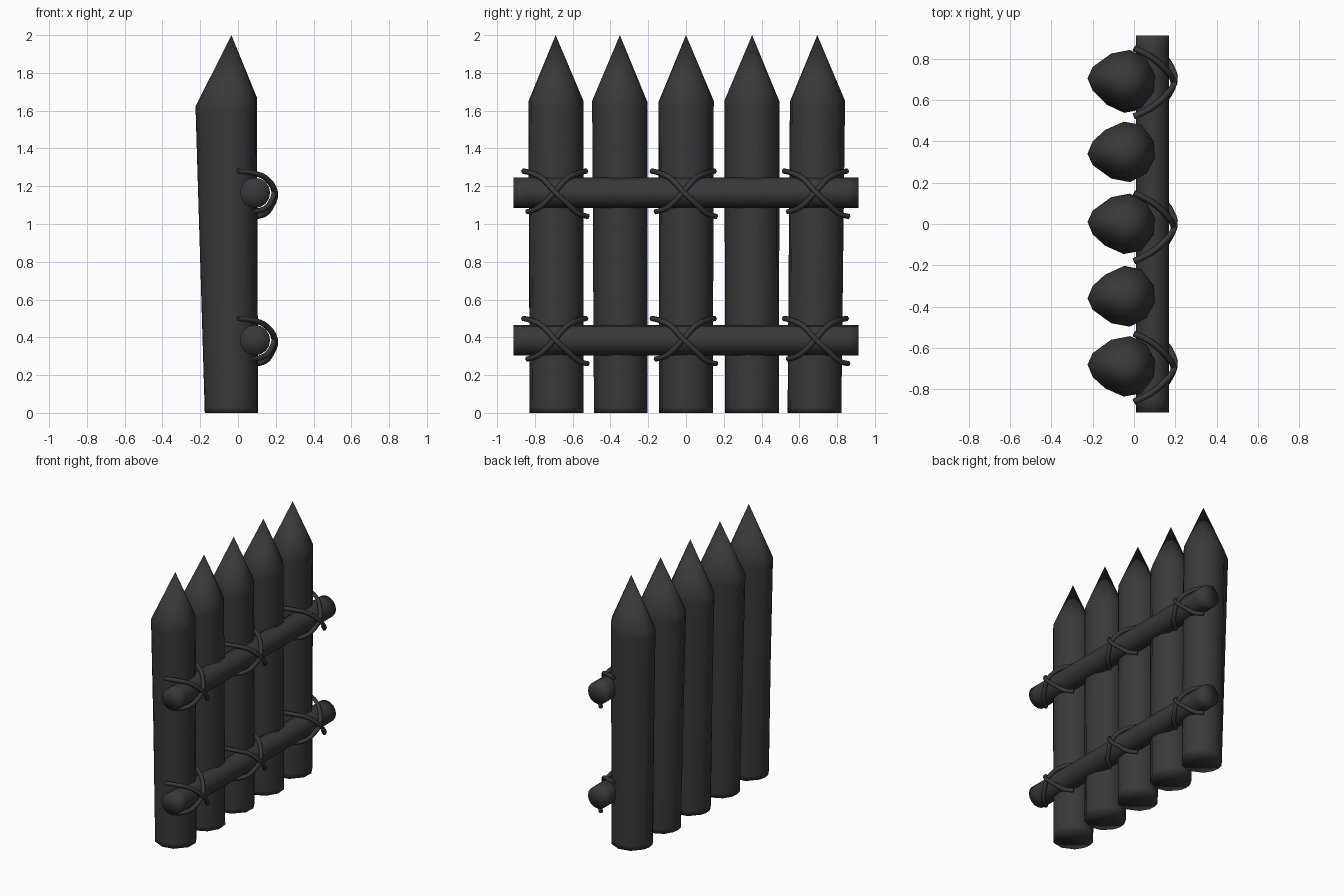
import bpy, bmesh, math
from mathutils import Vector

if "Cube" in bpy.data.objects:
    bpy.data.objects.remove(bpy.data.objects["Cube"])

wood = bpy.data.materials.new("charcoal wood")
wood.diffuse_color = (0.04, 0.04, 0.04, 1)
wood.use_nodes = True
wood.node_tree.nodes["Principled BSDF"].inputs["Base Color"].default_value = wood.diffuse_color


def loft(name, rings, start, end):
    """Skin closed rings together, closing both ends with a fan to a point."""
    bm = bmesh.new()
    loops = [[bm.verts.new(p) for p in r] for r in rings]
    n = len(loops[0])
    for a, b in zip(loops, loops[1:]):
        for i in range(n):
            j = (i + 1) % n
            bm.faces.new((a[i], a[j], b[j], b[i]))
    for ring, tip in ((loops[0], start), (loops[-1], end)):
        v = bm.verts.new(tip)
        for i in range(n):
            bm.faces.new((ring[i], ring[(i + 1) % n], v))
    bmesh.ops.recalc_face_normals(bm, faces=bm.faces)
    for f in bm.faces:
        f.smooth = True
    me = bpy.data.meshes.new(name)
    bm.to_mesh(me)
    bm.free()
    me.materials.append(wood)
    ob = bpy.data.objects.new(name, me)
    bpy.context.collection.objects.link(ob)
    return ob


# Sharpened posts: round foot, uneven egg-shaped shoulder, pointed tip
section = [(-.225, .01), (-.2, .065), (-.11, .13), (-.02, .147), (.06, .105), (.10, .03),
           (.095, -.05), (.035, -.13), (-.05, -.145), (-.14, -.105), (-.2, -.05)]
posts = [(-.69, -.685, 1), (-.35, -.345, -1), (0, 0, 1), (.35, .35, -1), (.695, .68, 1)]
for k, (top_y, foot_y, flip) in enumerate(posts):
    foot, shoulder = [], []
    for x, y in section:
        a = math.atan2(y, x + .035)
        foot.append(Vector((-.033 + .143 * math.cos(a), foot_y + flip * .143 * math.sin(a), 0)))
        shoulder.append(Vector((x, top_y + flip * y, 1.655 + .15 * x)))
    mids = [[f.lerp(s, t) for f, s in zip(foot, shoulder)] for t in (.02, .5, .97)]
    loft(f"post_{k + 1}", [foot] + mids + [shoulder], (-.033, foot_y, 0), (-.035, top_y, 2))


# Horizontal rails on the right side
def circle(y, z, r=.08, n=16):
    return [(.09 + r * math.cos(2 * math.pi * i / n), y, z + r * math.sin(2 * math.pi * i / n))
            for i in range(n)]


rails = {"lower": .385, "upper": 1.165}
for label, z in rails.items():
    loft(f"{label}_rail", [circle(y, z) for y in (-.913, -.85, 0, .85, .913)],
         (.09, -.913, z), (.09, .913, z))

# Crossed rope lashings
strand_a = [(0, -.17, .115), (.08, -.13, .105), (.15, -.07, .075), (.198, 0, 0),
            (.18, .07, -.065), (.145, .12, -.11), (.1, .17, -.125)]
strand_b = [(0, .16, .115), (.08, .12, .105), (.15, .06, .075), (.19, 0, .01),
            (.17, -.06, -.055), (.14, -.10, -.085), (.08, -.15, -.1)]


def rope(name, points, y0, z0):
    cu = bpy.data.curves.new(name, 'CURVE')
    cu.dimensions = '3D'
    cu.bevel_depth = .015
    cu.bevel_resolution = 1
    cu.resolution_u = 3
    cu.use_fill_caps = True
    sp = cu.splines.new('BEZIER')
    sp.bezier_points.add(len(points) - 1)
    for bp, (x, y, z) in zip(sp.bezier_points, points):
        bp.co = (x, y0 + y, z0 + z)
        bp.handle_left_type = bp.handle_right_type = 'AUTO'
    cu.materials.append(wood)
    bpy.context.collection.objects.link(bpy.data.objects.new(name, cu))


for label, z in rails.items():
    for k, y in enumerate((-.69, -.01, .69)):
        rope(f"{label}_rope_{k + 1}_a", strand_a, y, z)
        rope(f"{label}_rope_{k + 1}_b", strand_b, y, z)
